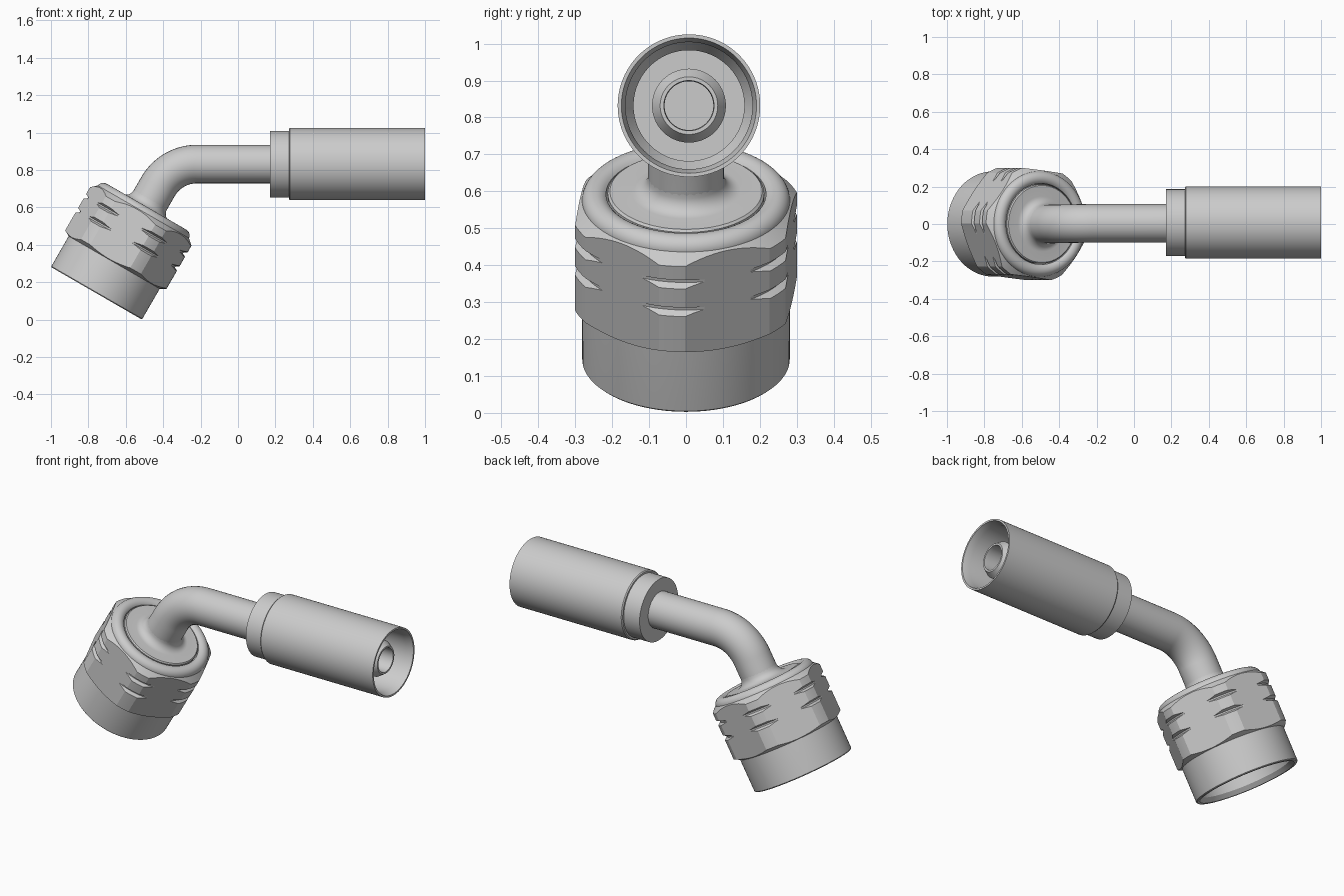
import bpy, bmesh
from math import sin, cos, tan, pi, radians
from mathutils import Matrix, Vector

if "Cube" in bpy.data.objects:
    bpy.data.objects.remove(bpy.data.objects["Cube"])

TILT = radians(30)
ZC = 0.832                                   # height of the hose axis
NUT = Matrix.Translation((-0.757, 0, 0.141)) @ Matrix.Rotation(TILT, 4, 'Y')
HOSE = Matrix.Translation((0, 0.008, ZC)) @ Matrix.Rotation(pi / 2, 4, 'Y')


def smooth(ob, angle=28):
    bpy.ops.object.select_all(action='DESELECT')
    bpy.context.view_layer.objects.active = ob
    ob.select_set(True)
    bpy.ops.object.shade_smooth_by_angle(angle=radians(angle))


def lathe(name, profile, matrix, n=96, phase=0.0):
    """Revolve a closed (radius, height) loop round local z."""
    bm = bmesh.new()
    rings = []
    for i in range(n):
        a = 2 * pi * i / n + phase
        rings.append([bm.verts.new((r * cos(a), r * sin(a), h)) for r, h in profile])
    m = len(profile)
    for i in range(n):
        p, q = rings[i], rings[(i + 1) % n]
        for j in range(m):
            k = (j + 1) % m
            if profile[j][0] == 0 and profile[k][0] == 0:
                continue
            bm.faces.new((p[j], q[j], q[k], p[k]))
    bmesh.ops.remove_doubles(bm, verts=bm.verts, dist=1e-5)
    bmesh.ops.recalc_face_normals(bm, faces=bm.faces)
    me = bpy.data.meshes.new(name)
    bm.to_mesh(me)
    bm.free()
    ob = bpy.data.objects.new(name, me)
    bpy.context.collection.objects.link(ob)
    ob.matrix_world = matrix
    smooth(ob)
    return ob


def arc(cr, ch, rad, a0, a1, n=8):
    return [(cr + rad * cos(radians(a0 + (a1 - a0) * i / n)),
             ch + rad * sin(radians(a0 + (a1 - a0) * i / n))) for i in range(n + 1)]


# nut shell: round skirt, rolled collar and open bore
lathe("nut_shell",
      [(0.245, 0.025), (0.262, 0.0), (0.276, 0.0), (0.281, 0.005)]
      + arc(0.245, 0.498, 0.037, 0, 140, 12)
      + [(0.214, 0.38), (0.245, 0.34)], NUT)

# hexagonal grip: turned ring with corner grooves, cut to six flats
profile = [(0.262, 0.19), (0.281, 0.19), (0.313, 0.208)]
for h in (0.333, 0.419):
    profile += [(0.313, h - 0.014), (0.295, h - 0.004), (0.295, h + 0.004), (0.313, h + 0.014)]
profile += [(0.313, 0.475), (0.279, 0.505), (0.262, 0.505)]
grip = lathe("nut_hex_grip", profile, NUT)
hexr = 0.287 / cos(pi / 6)
cutter = lathe("hex_cutter", [(0, 0.1), (hexr, 0.1), (hexr, 0.6), (0, 0.6)],
               NUT, 6, radians(-7))
cutter.hide_render = True
mod = grip.modifiers.new("flats", 'BOOLEAN')
mod.operation, mod.solver, mod.object = 'INTERSECT', 'EXACT', cutter
bpy.context.view_layer.objects.active = grip
bpy.ops.object.modifier_move_to_index(modifier="flats", index=0)
bpy.ops.object.modifier_apply(modifier="flats")
bpy.data.objects.remove(cutter)
smooth(grip, 12)

# tube head: plate in the nut top, flared neck, and conical seat inside the nut
lathe("tube_head",
      [(0.07, 0.2), (0.15, 0.2), (0.212, 0.29), (0.212, 0.524), (0.206, 0.53)]
      + arc(0.148, 0.575, 0.045, 270, 180)
      + [(0.1, 0.6), (0, 0.6), (0, 0.5), (0.07, 0.5)], NUT)

# bent tube: straight, 60 degree bend, straight into the nut
R = 0.24
foot = NUT.translation
elbow_x = foot.x + (ZC - foot.z) * tan(TILT)
bx = elbow_x + R * tan(TILT)
path = [Vector((0.2, 0.004, ZC))]
for i in range(21):
    a = radians(90 + 60 * i / 20)
    path.append(Vector((bx + R * cos(a), 0.004 * (1 - i / 20), ZC - R + R * sin(a))))
path.append(NUT @ Vector((0, 0, 0.54)))
cu = bpy.data.curves.new("bent_tube", 'CURVE')
cu.dimensions = '3D'
cu.bevel_depth = 0.103
cu.bevel_resolution = 14
cu.use_fill_caps = True
sp = cu.splines.new('POLY')
sp.points.add(len(path) - 1)
for p, v in zip(sp.points, path):
    p.co = (*v, 1)
tube = bpy.data.objects.new("bent_tube", cu)
bpy.context.collection.objects.link(tube)
bpy.ops.object.select_all(action='DESELECT')
tube.select_set(True)
bpy.context.view_layer.objects.active = tube
bpy.ops.object.convert(target='MESH')
smooth(bpy.context.object)

# crimp sleeve with back collar, hollow towards +x
lathe("crimp_sleeve",
      [(0.09, 0.17), (0.178, 0.17), (0.178, 0.272), (0.188, 0.272), (0.193, 0.278),
       (0.193, 1.0), (0.183, 1.0), (0.172, 0.96), (0.172, 0.42), (0.15, 0.38),
       (0.15, 0.33), (0.09, 0.33)], HOSE)

# hose nipple inside the sleeve
lathe("hose_nipple",
      [(0, 0.22), (0.092, 0.22), (0.092, 0.88), (0.1, 0.9), (0.1, 0.915), (0.078, 0.95),
       (0.068, 0.95), (0.066, 0.93), (0.066, 0.25), (0, 0.25)], HOSE)
